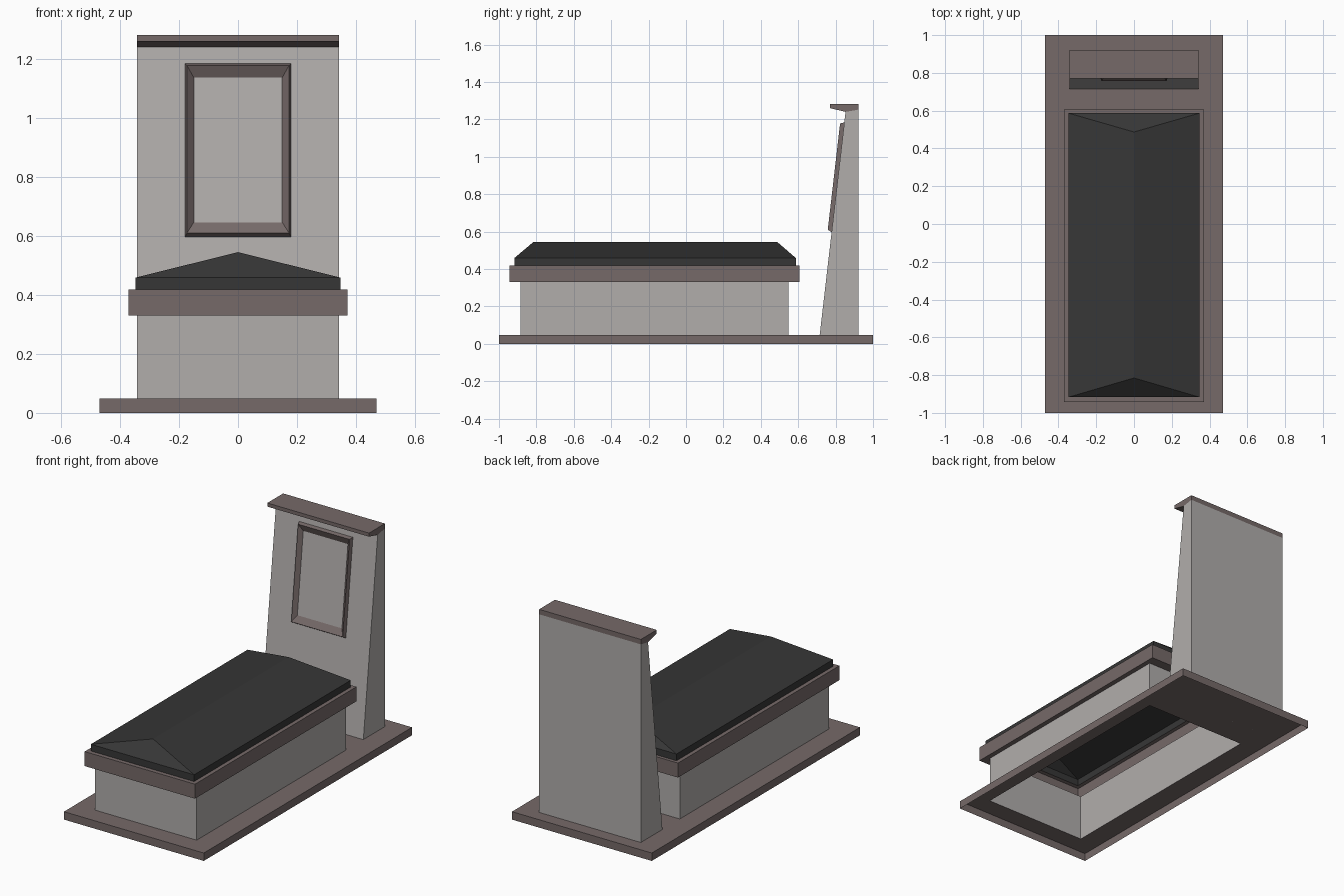
import bpy
import bmesh

cube = bpy.data.objects.get("Cube")
if cube:
    bpy.data.objects.remove(cube, do_unlink=True)


def material(name, rgb):
    mat = bpy.data.materials.new(name)
    mat.use_nodes = True
    mat.diffuse_color = (*rgb, 1)
    mat.node_tree.nodes["Principled BSDF"].inputs["Base Color"].default_value = (*rgb, 1)
    return mat


pale_stone = material("pale grey stone", (0.44, 0.42, 0.41))
brown_stone = material("brown stone", (0.18, 0.143, 0.14))
dark_stone = material("dark stone", (0.037, 0.037, 0.037))


def finish(bm, name, mat):
    mesh = bpy.data.meshes.new(name)
    bm.to_mesh(mesh)
    bm.free()
    mesh.materials.append(mat)
    obj = bpy.data.objects.new(name, mesh)
    bpy.context.collection.objects.link(obj)
    return obj


def rect(half, lo, hi, place):
    """Rectangle running anticlockwise; place(x, t) returns a 3D point."""
    return [place(x, t) for x, t in ((-half, lo), (half, lo), (half, hi), (-half, hi))]


def flat(half, lo, hi, z):
    return rect(half, lo, hi, lambda x, y: (x, y, z))


def loft(bm, rings):
    """Join successive four-point rings with quads, leaving the ends open."""
    loops = [[bm.verts.new(p) for p in ring] for ring in rings]
    for a, b in zip(loops, loops[1:]):
        for i in range(4):
            j = (i + 1) % 4
            bm.faces.new((a[i], a[j], b[j], b[i]))
    return loops[-1]


def shell(name, mat, rings):
    bm = bmesh.new()
    loft(bm, rings)
    return finish(bm, name, mat)


def prism(name, mat, half, profile):
    """Extrude a (y, z) outline across the width."""
    bm = bmesh.new()
    face = bm.faces.new([bm.verts.new((-half, y, z)) for y, z in profile])
    extruded = bmesh.ops.extrude_face_region(bm, geom=[face])
    verts = [v for v in extruded["geom"] if isinstance(v, bmesh.types.BMVert)]
    bmesh.ops.translate(bm, verts=verts, vec=(2 * half, 0, 0))
    bmesh.ops.recalc_face_normals(bm, faces=bm.faces)
    return finish(bm, name, mat)


base_top, rim_low, rim_top = 0.048, 0.33, 0.418
box = (0.342, -0.885, 0.548)
rim = (0.371, -0.943, 0.607)
lid = (0.347, -0.917, 0.587)
base = (0.47, -1, 1)

# Base slab, open underneath and under the chest
shell("base_slab", brown_stone, [flat(*base, 0), flat(*base, base_top), flat(*box, base_top)])

# Hollow chest and its projecting rim
shell("chest_walls", pale_stone, [flat(*box, base_top), flat(*box, rim_low)])
shell("chest_rim", brown_stone, [flat(*box, rim_low), flat(*rim, rim_low),
                                 flat(*rim, rim_top), flat(*lid, rim_top)])

# Hipped lid
bm = bmesh.new()
a, b, c, d = loft(bm, [flat(*lid, rim_top), flat(*lid, 0.459)])
front = bm.verts.new((0, -0.815, 0.545))
back = bm.verts.new((0, 0.487, 0.545))
for face in ((a, b, front), (b, c, back, front), (c, d, back), (d, a, front, back)):
    bm.faces.new(face)
finish(bm, "hipped_lid", dark_stone)

# Leaning headstone with overhanging cap
foot_y, head_y, head_z = 0.715, 0.853, 1.24
prism("headstone", pale_stone, 0.342,
      [(foot_y, base_top), (0.922, base_top), (0.922, 1.252), (head_y, head_z)])
prism("headstone_cap", brown_stone, 0.342,
      [(head_y, head_z), (0.922, 1.252), (0.922, 1.282), (0.77, 1.282), (0.77, 1.26)])


# Raised frame lying on the sloping headstone front
def on_slope(half, lo, hi, lift):
    slope = (head_y - foot_y) / (head_z - base_top)
    return rect(half, lo, hi, lambda x, z: (x, foot_y + slope * (z - base_top) - lift, z))


shell("headstone_frame", brown_stone, [on_slope(0.18, 0.597, 1.184, 0),
                                       on_slope(0.173, 0.61, 1.178, 0.022),
                                       on_slope(0.15, 0.646, 1.137, 0)])
